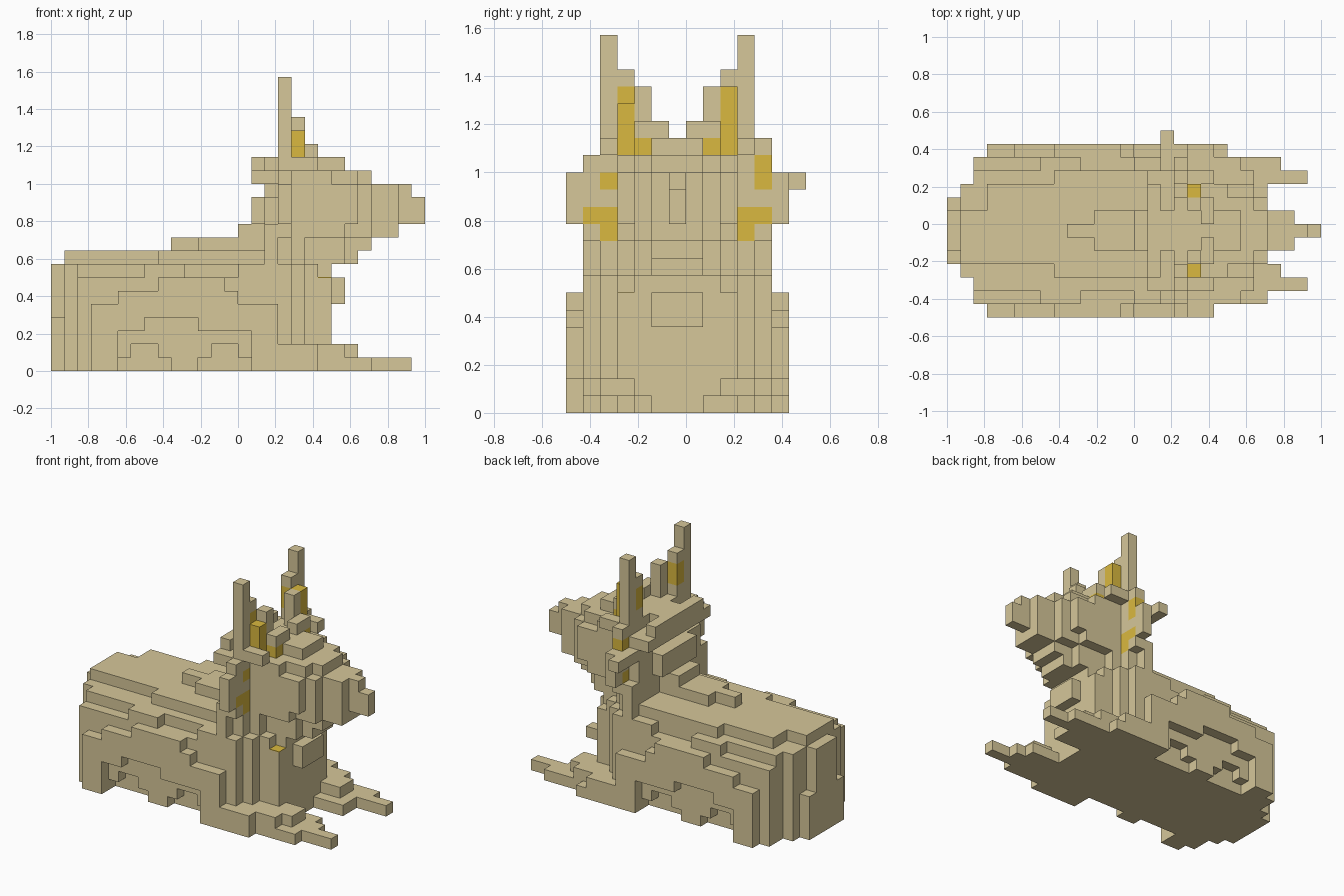
import bpy
import bmesh
from mathutils import Vector

UNIT = 2 / 28          # edge length of one cube
CENTRE = 12            # sum of two mirrored row numbers across the body
cells = {}             # (x, y, z) -> (part name, material slot)
TAN, GOLD = range(2)

cube = bpy.data.objects.get("Cube")
if cube:
    bpy.data.objects.remove(cube, do_unlink=True)


def make_material(name, colour):
    mat = bpy.data.materials.new(name)
    mat.use_nodes = True
    mat.diffuse_color = colour
    mat.node_tree.nodes["Principled BSDF"].inputs["Base Color"].default_value = colour
    return mat


materials = [make_material("sandy tan", (0.67, 0.57, 0.32, 1)),
             make_material("dull gold", (0.70, 0.485, 0.05, 1))]


def block(part, x, y, z, colour=TAN, both=False):
    """Fill a range of cells, optionally on both flanks; part None carves."""
    for i in range(*x):
        for j in range(*y):
            for k in range(*z):
                for row in ({j, CENTRE - j} if both else {j}):
                    if part is None:
                        cells.pop((i, row, k), None)
                    else:
                        cells[i, row, k] = (part, colour)


# Body: stepped rump, back and flanks
block("body", x=(0, 1), y=(5, 8), z=(0, 8))
block("body", x=(0, 1), y=(4, 5), z=(0, 4), both=True)
block("body", x=(1, 21), y=(3, 10), z=(0, 8))
block("body", x=(2, 19), y=(2, 11), z=(0, 8))
block("body", x=(2, 18), y=(1, 2), z=(0, 7), both=True)
block("body", x=(14, 18), y=(1, 2), z=(7, 8), both=True)
block("body", x=(7, 10), y=(1, 2), z=(7, 8), both=True)
block("body", x=(1, 18), y=(4, 8), z=(8, 9))
block("body", x=(3, 18), y=(4, 10), z=(8, 9))
block("body", x=(8, 18), y=(3, 11), z=(8, 9))
block("body", x=(9, 15), y=(6, 7), z=(9, 10))
block("body", x=(11, 15), y=(5, 8), z=(9, 10))

# Haunches and shoulders stand proud of the flanks
block("haunches", x=(3, 8), y=(0, 1), z=(0, 5), both=True)
block("haunches", x=(5, 8), y=(0, 1), z=(5, 6), both=True)
block("haunches", x=(8, 13), y=(0, 1), z=(3, 7), both=True)
block("shoulders", x=(13, 17), y=(0, 1), z=(0, 5), both=True)
block("shoulders", x=(13, 14), y=(0, 1), z=(5, 6), both=True)
block(None, x=(5, 15), y=(0, 1), z=(0, 3), both=True)
block(None, x=(7, 11), y=(0, 1), z=(3, 4), both=True)
# Low gaps under the belly between the limbs
for start in (5, 11):
    block(None, x=(start, start + 4), y=(1, 2), z=(0, 1), both=True)
    block(None, x=(start + 1, start + 3), y=(1, 2), z=(1, 2), both=True)

# Front paws, with one long toe each
block("front_paws", x=(17, 20), y=(0, 4), z=(0, 2), both=True)
block("front_paws", x=(20, 24), y=(1, 5), z=(0, 1), both=True)
block("front_paws", x=(20, 22), y=(1, 4), z=(1, 2), both=True)
block("front_paws", x=(22, 23), y=(2, 4), z=(1, 2), both=True)
block("front_paws", x=(24, 27), y=(2, 3), z=(0, 1), both=True)
block("front_paws", x=(24, 25), y=(3, 4), z=(0, 1))
block("front_paws", x=(24, 25), y=(11, 12), z=(0, 1))
block("front_paws", x=(20, 21), y=(12, 13), z=(0, 1))

# Chest and neck
block(None, x=(20, 21), y=(3, 4), z=(7, 8), both=True)
block("chest", x=(21, 22), y=(5, 8), z=(5, 7))
block("neck", x=(16, 19), y=(3, 10), z=(8, 11))
block("neck", x=(19, 21), y=(4, 9), z=(8, 11))
block("neck", x=(14, 16), y=(5, 8), z=(9, 11))
block("neck", x=(15, 18), y=(4, 9), z=(11, 13))
block("neck", x=(21, 23), y=(5, 8), z=(8, 9))
block("neck", x=(21, 22), y=(4, 9), z=(8, 10))

# Ruff of tufts around the back of the head
block("ruff", x=(16, 18), y=(2, 3), z=(8, 10), both=True)
block("ruff", x=(16, 17), y=(1, 2), z=(8, 10), both=True)
block("ruff", x=(16, 18), y=(1, 2), z=(10, 11), both=True)
block("ruff", x=(16, 18), y=(2, 4), z=(10, 13), both=True)
block("ruff", x=(17, 18), y=(0, 2), z=(11, 13), both=True)
block("ruff", x=(17, 18), y=(0, 4), z=(13, 14))
block("ruff", x=(16, 18), y=(9, 14), z=(13, 14))
block(None, x=(17, 18), y=(13, 14), z=(13, 14))
block("ruff", x=(17, 18), y=(1, 4), z=(14, 15), both=True)
block("ruff", x=(17, 18), y=(11, 12), z=(15, 16))
block("ruff", x=(18, 20), y=(2, 3), z=(15, 16), both=True)
block("crest_bar", x=(15, 16), y=(3, 10), z=(15, 16))
block("crest_bar", x=(15, 17), y=(2, 11), z=(14, 15))

# Head tapering into the snout
block("head", x=(17, 22), y=(3, 10), z=(10, 14))
block("head", x=(17, 21), y=(3, 10), z=(14, 15))
block("head", x=(17, 18), y=(4, 9), z=(15, 16))
block("head", x=(16, 22), y=(5, 8), z=(15, 16))
block("head", x=(22, 24), y=(4, 9), z=(10, 14))
block("head", x=(21, 23), y=(4, 9), z=(14, 15))
block("head", x=(22, 24), y=(5, 8), z=(9, 15))
block("head", x=(22, 23), y=(3, 4), z=(11, 14), both=True)
block("snout", x=(24, 26), y=(5, 8), z=(10, 14))
block("snout", x=(26, 27), y=(6, 7), z=(11, 14))
block("snout", x=(27, 28), y=(6, 7), z=(11, 13))

# Horns: tall outer spikes stepping down to the brow
block("horns", x=(17, 18), y=(2, 3), z=(14, 22), both=True)
block("horns", x=(17, 18), y=(3, 4), z=(15, 20), both=True)
block("horns", x=(18, 19), y=(4, 5), z=(16, 19), both=True)
block("horns", x=(19, 20), y=(4, 6), z=(16, 17), both=True)

# Gold trim on the horns and ruff
block("gold_trim", x=(18, 19), y=(3, 4), z=(15, 18), colour=GOLD, both=True)
block("gold_trim", x=(18, 19), y=(9, 10), z=(18, 19), colour=GOLD)
block("gold_trim", x=(17, 18), y=(3, 4), z=(17, 19), colour=GOLD, both=True)
block("gold_trim", x=(18, 20), y=(4, 5), z=(15, 16), colour=GOLD, both=True)
block("gold_trim", x=(17, 18), y=(2, 3), z=(10, 12), colour=GOLD, both=True)
block("gold_trim", x=(17, 18), y=(1, 2), z=(11, 12), colour=GOLD, both=True)
block("gold_trim", x=(17, 18), y=(2, 3), z=(13, 14), colour=GOLD)
block("gold_trim", x=(17, 18), y=(11, 12), z=(13, 15), colour=GOLD)


def build_part(part):
    """Make one object from the exposed cube faces of a part."""
    bm = bmesh.new()
    for cell, (name, slot) in cells.items():
        if name != part:
            continue
        for axis in range(3):
            for side in (0, 1):
                step = list(cell)
                step[axis] += 2 * side - 1
                if tuple(step) in cells:
                    continue
                base = Vector(cell)
                base[axis] += side
                a, b = Vector(), Vector()
                a[(axis + 1) % 3] = b[(axis + 2) % 3] = 1
                loop = [base, base + a, base + a + b, base + b]
                if not side:
                    loop.reverse()
                verts = [bm.verts.new(p * UNIT - Vector((1, 0.5, 0))) for p in loop]
                bm.faces.new(verts).material_index = slot
    bmesh.ops.remove_doubles(bm, verts=bm.verts, dist=UNIT / 100)
    mesh = bpy.data.meshes.new(part)
    bm.to_mesh(mesh)
    bm.free()
    for mat in materials:
        mesh.materials.append(mat)
    bpy.context.scene.collection.objects.link(bpy.data.objects.new(part, mesh))


for part in sorted({name for name, slot in cells.values()}):
    build_part(part)

# Small gold plate on the step of the chest
bpy.ops.mesh.primitive_cube_add(size=UNIT, location=(20.5 * UNIT - 1, 3.5 * UNIT - 0.5, 7 * UNIT))
plate = bpy.context.object
plate.name = "chest_plate"
plate.scale.z = 0.06
plate.data.materials.append(materials[GOLD])
